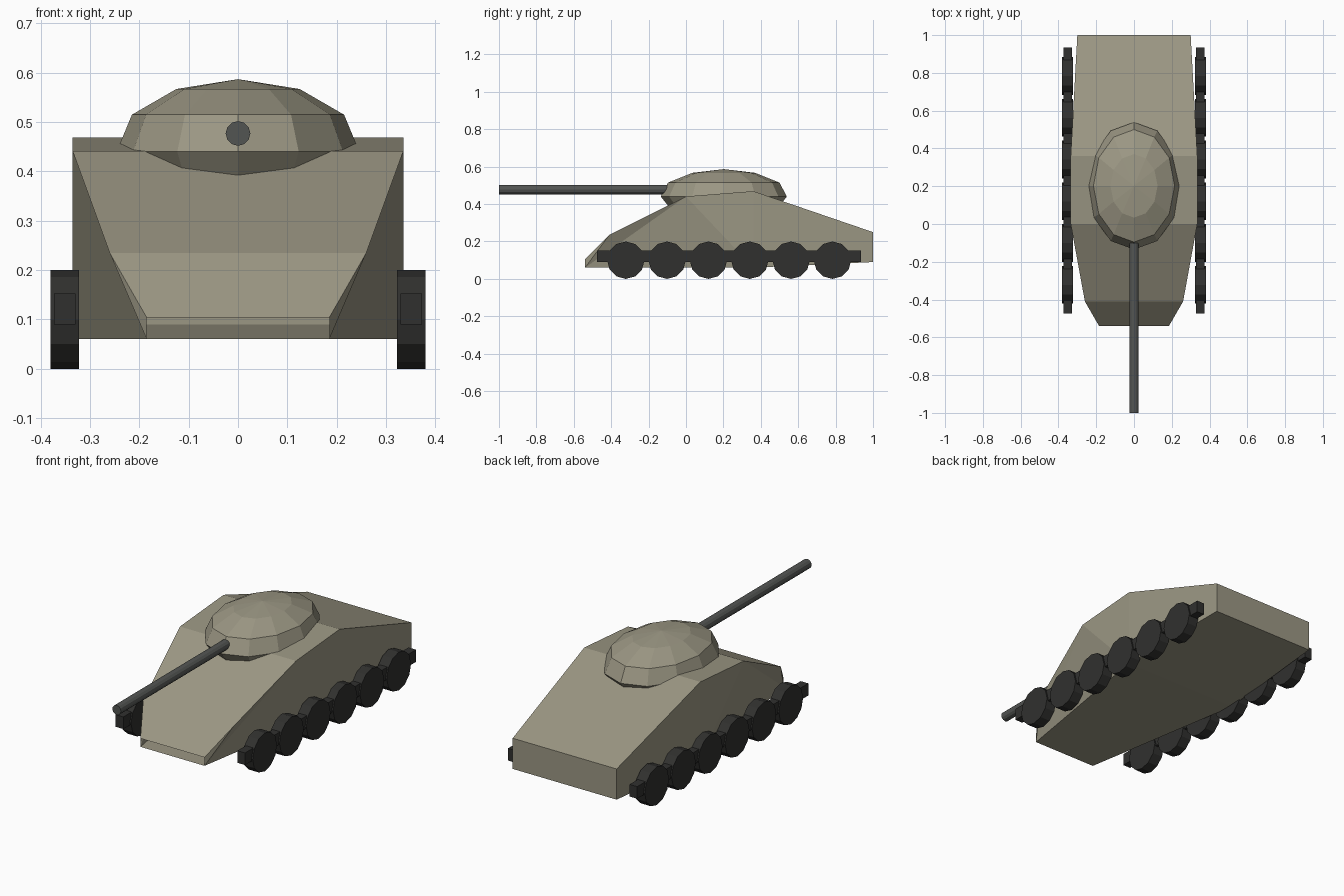
import bpy, bmesh, math
from mathutils import Matrix

if "Cube" in bpy.data.objects:
    bpy.data.objects.remove(bpy.data.objects["Cube"])


def material(name, rgb):
    m = bpy.data.materials.new(name)
    m.diffuse_color = (*rgb, 1)
    m.use_nodes = True
    m.node_tree.nodes["Principled BSDF"].inputs["Base Color"].default_value = m.diffuse_color
    return m


OLIVE = material("olive_paint", (0.33, 0.31, 0.23))
RUBBER = material("dark_rubber", (0.03, 0.03, 0.028))
STEEL = material("gun_steel", (0.085, 0.09, 0.085))


def finish(bm, name, mat):
    me = bpy.data.meshes.new(name)
    bmesh.ops.recalc_face_normals(bm, faces=bm.faces)
    bm.to_mesh(me)
    bm.free()
    me.materials.append(mat)
    ob = bpy.data.objects.new(name, me)
    bpy.context.collection.objects.link(ob)
    return ob


def cylinder(name, r, depth, loc, axis, sides, mat):
    bm = bmesh.new()
    rot = Matrix.Rotation(math.pi / 2, 4, axis)
    bmesh.ops.create_cone(bm, cap_ends=True, segments=sides, radius1=r, radius2=r,
                          depth=depth, matrix=Matrix.Translation(loc) @ rot)
    return finish(bm, name, mat)


# Hull: upper and lower edge stations (half width, y, z), nose left open
upper = [(0.185, -0.54, 0.104), (0.26, -0.41, 0.235), (0.335, 0.0, 0.441),
         (0.335, 0.36, 0.469), (0.30, 1.0, 0.25)]
lower = [(0.185, -0.54, 0.06), (0.335, 0.36, 0.06), (0.30, 1.0, 0.09)]
bm = bmesh.new()
T, B = {}, {}
for s in (-1, 1):
    T[s] = [bm.verts.new((s * x, y, z)) for x, y, z in upper]
    B[s] = [bm.verts.new((s * x, y, z)) for x, y, z in lower]
for rows in (T, B):
    for i in range(len(rows[1]) - 1):
        bm.faces.new((rows[-1][i], rows[1][i], rows[1][i + 1], rows[-1][i + 1]))
bm.faces.new((T[-1][4], T[1][4], B[1][2], B[-1][2]))
for s in (-1, 1):
    t, b = T[s], B[s]
    for f in ((b[0], t[0], t[1]), (b[0], t[1], t[2]), (b[0], t[2], b[1]),
              (b[1], t[2], t[3]), (b[1], t[3], t[4], b[2])):
        bm.faces.new(f)
finish(bm, "hull", OLIVE)

# Turret: stacked twelve-sided ellipses (rx, ry, z) with a pointed cap
bm = bmesh.new()
rings = []
for rx, ry, z in [(0.195, 0.265, 0.35), (0.246, 0.337, 0.44),
                  (0.215, 0.298, 0.515), (0.125, 0.168, 0.567)]:
    rings.append([bm.verts.new((rx * math.cos(k * math.pi / 6),
                                0.202 + ry * math.sin(k * math.pi / 6), z))
                  for k in range(12)])
apex = bm.verts.new((0, 0.202, 0.587))
for k in range(12):
    n = (k + 1) % 12
    for a, b in zip(rings, rings[1:]):
        bm.faces.new((a[k], a[n], b[n], b[k]))
    bm.faces.new((rings[-1][k], rings[-1][n], apex))
bm.faces.new(rings[0])
finish(bm, "turret", OLIVE)

# Gun barrel
cylinder("gun_barrel", 0.025, 1.0, (0, -0.5, 0.477), 'X', 12, STEEL)

# Running gear on both sides: a straight bar and six wheels
for s, side in ((-1, "left"), (1, "right")):
    bm = bmesh.new()
    bmesh.ops.create_cube(bm, size=1, matrix=Matrix.Translation((s * 0.351, 0.23, 0.121))
                          @ Matrix.Diagonal((0.044, 1.41, 0.063, 1)))
    finish(bm, f"track_bar_{side}", RUBBER)
    for i in range(6):
        cylinder(f"wheel_{side}_{i + 1}", 0.1, 0.058,
                 (s * 0.351, -0.322 + 0.221 * i, 0.1), 'Y', 12, RUBBER)
